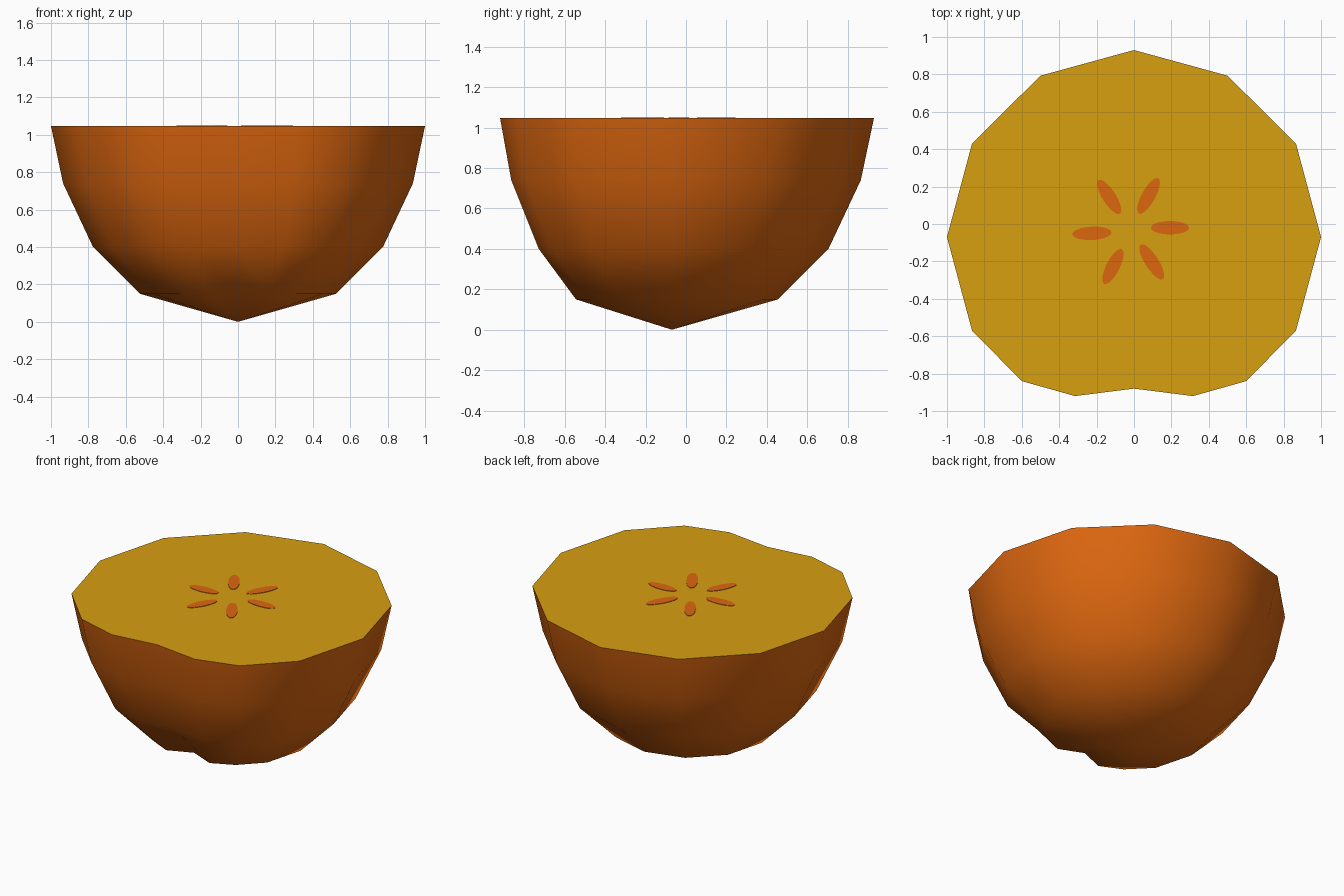
import bpy, bmesh, math
from mathutils import Vector

if "Cube" in bpy.data.objects:
    bpy.data.objects.remove(bpy.data.objects["Cube"])

AXIS_Y = -0.07      # the fruit's core axis sits slightly toward the crease
TOP = 1.047


def material(name, rgb):
    m = bpy.data.materials.new(name)
    m.diffuse_color = (*rgb, 1.0)
    m.use_nodes = True
    m.node_tree.nodes["Principled BSDF"].inputs["Base Color"].default_value = m.diffuse_color
    return m


orange = material("orange_skin", (0.72, 0.135, 0.005))
yellow = material("golden_flesh", (0.68, 0.345, 0.005))


def finish(name, bm, mat, smooth=False):
    me = bpy.data.meshes.new(name)
    bm.normal_update()
    bm.to_mesh(me)
    bm.free()
    me.materials.append(mat)
    for p in me.polygons:
        p.use_smooth = smooth
    ob = bpy.data.objects.new(name, me)
    bpy.context.collection.objects.link(ob)
    return ob


# Right half of the rim, from the back round to the front crease (relative to the axis)
half = [(0.0, 1.0), (0.5, 0.863), (0.866, 0.5), (1.0, 0.0),
        (0.866, -0.5), (0.6, -0.77), (0.315, -0.85), (0.0, -0.81)]
rim = half + [(-x, y) for x, y in half[-2:0:-1]]      # clockwise from above
rim.reverse()                                         # counter-clockwise

# Skin: rings of the rim outline shrinking down to the bottom tip
profile = [(TOP, 1.0), (0.74, 0.935), (0.40, 0.775), (0.15, 0.525)]
bm = bmesh.new()
rings = []
for z, s in profile:
    ring = []
    for x, y in rim:
        dy = 0.0
        if z < 0.2 and abs(x) < 0.4 and y < 0:        # crease deepens near the tip
            dy = 0.02 if x == 0 else -0.028
        ring.append(bm.verts.new((x * s, AXIS_Y + y * s + dy, z)))
    rings.append(ring)
tip = bm.verts.new((0, AXIS_Y, 0))
n = len(rim)
for i in range(n):
    j = (i + 1) % n
    for a, b in zip(rings, rings[1:]):
        bm.faces.new((a[i], b[i], b[j], a[j]))
    bm.faces.new((rings[-1][i], tip, rings[-1][j]))
finish("skin", bm, orange, smooth=True)

# Flesh: the flat cut face
bm = bmesh.new()
hub = bm.verts.new((0, AXIS_Y, TOP))
edge = [bm.verts.new((x, AXIS_Y + y, TOP)) for x, y in rim]
for i in range(n):
    bm.faces.new((hub, edge[i], edge[(i + 1) % n]))
finish("cut_flesh", bm, yellow)

# Seeds: thin oval plates in a star, given by inner and outer ends
seeds = [((0.09, -0.02), (0.295, -0.02)), ((0.025, 0.055), (0.13, 0.245)),
         ((-0.075, 0.055), (-0.19, 0.235)), ((-0.12, -0.045), (-0.33, -0.055)),
         ((-0.065, -0.135), (-0.16, -0.32)), ((0.035, -0.11), (0.155, -0.295))]
for k, (p, q) in enumerate(seeds):
    p, q = Vector(p), Vector(q)
    mid, along = (p + q) / 2, (q - p) / 2
    across = Vector((-along.y, along.x)).normalized() * 0.036
    bm = bmesh.new()
    pts = [mid + along * math.cos(t) + across * math.sin(t)
           for t in (2 * math.pi * i / 20 for i in range(20))]
    low = [bm.verts.new((v.x, v.y, TOP - 0.002)) for v in pts]
    top = [bm.verts.new((v.x, v.y, TOP + 0.003)) for v in pts]
    bm.faces.new(top)
    for i in range(20):
        j = (i + 1) % 20
        bm.faces.new((low[i], low[j], top[j], top[i]))
    finish(f"seed_{k + 1}", bm, orange)
